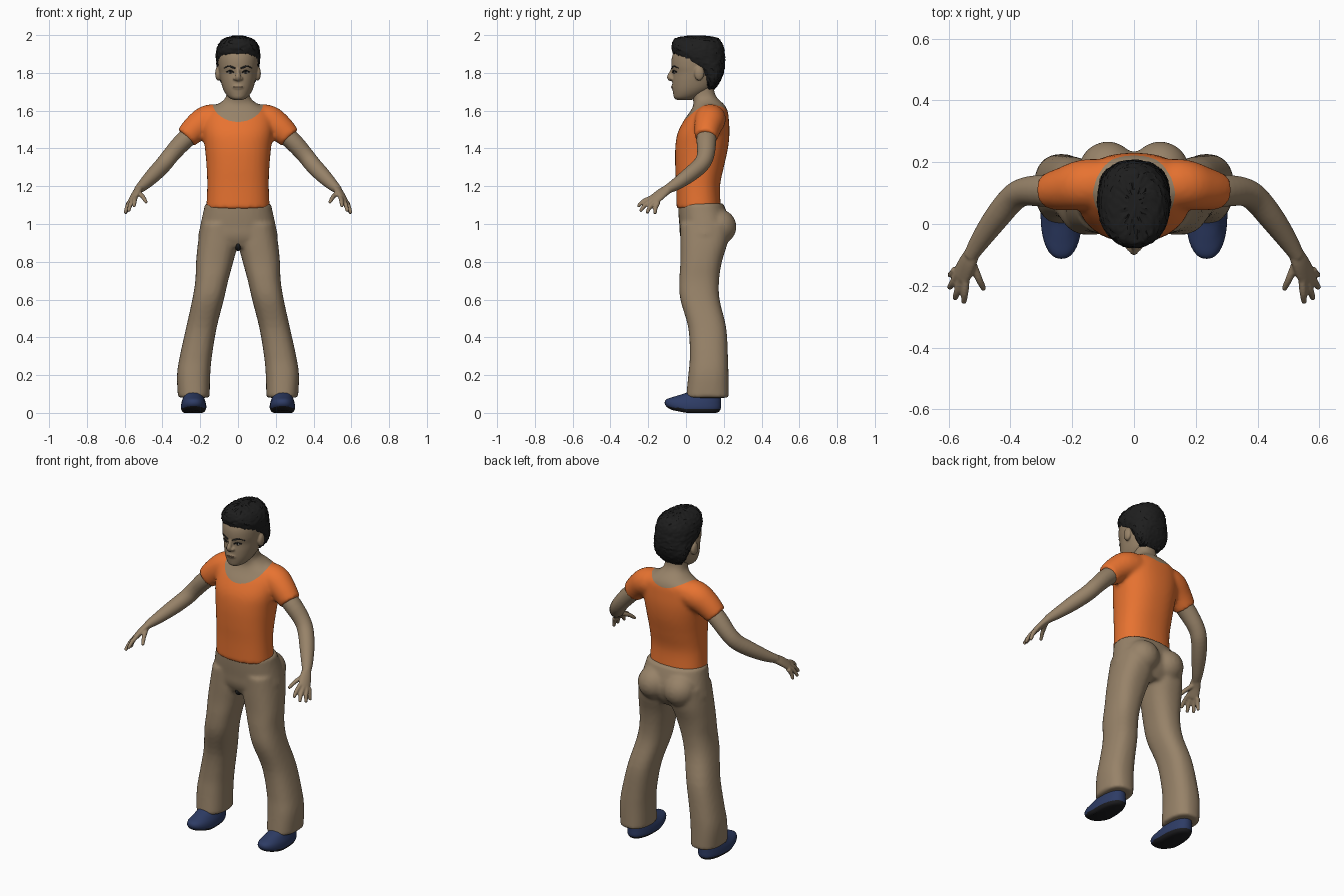
import bpy, bmesh, math, random
from mathutils import Vector, Matrix

random.seed(4)
cube = bpy.data.objects.get("Cube")
if cube:
    bpy.data.objects.remove(cube, do_unlink=True)


def material(name, rgb, rough=0.8):
    m = bpy.data.materials.new(name)
    m.use_nodes = True
    m.diffuse_color = (*rgb, 1)
    node = next(n for n in m.node_tree.nodes if n.type == 'BSDF_PRINCIPLED')
    node.inputs["Base Color"].default_value = (*rgb, 1)
    node.inputs["Roughness"].default_value = rough
    return m


SKIN = material("warm brown skin", (0.31, 0.225, 0.14))
CLOTH = material("brown trouser cloth", (0.31, 0.225, 0.14))
ORANGE = material("orange shirt", (0.80, 0.17, 0.03))
BLUE = material("navy shoe", (0.027, 0.045, 0.13))
BLACK = material("black hair", (0.013, 0.013, 0.013))
SOLE = material("dark sole", (0.012, 0.012, 0.014))
LIPS = material("dark lips", (0.19, 0.12, 0.075))
EYE = material("eye grey", (0.3, 0.28, 0.25))


def spline(rows, steps):
    """Smoothly interpolate rows of numbers."""
    rows = [Vector(r) for r in rows]
    out = []
    for i in range(len(rows) - 1):
        a, b = rows[i], rows[i + 1]
        ta = (b - rows[i - 1]) / 2 if i else b - a
        tb = (rows[i + 2] - a) / 2 if i + 2 < len(rows) else b - a
        for k in range(steps):
            t = k / steps
            out.append(a * (2*t**3 - 3*t**2 + 1) + b * (3*t**2 - 2*t**3)
                       + ta * (t**3 - 2*t**2 + t) + tb * (t**3 - t**2))
    return out + [rows[-1]]


def skin_rings(bm, rings):
    loops = [[bm.verts.new(p) for p in r] for r in rings]
    n = len(loops[0])
    for a, b in zip(loops, loops[1:]):
        for i in range(n):
            j = (i + 1) % n
            bm.faces.new((a[i], a[j], b[j], b[i]))
    bm.faces.new(loops[0][::-1])
    bm.faces.new(loops[-1])


def stack(bm, rows, n=32, steps=4, power=2.0):
    """Level rings from rows of z, x0, x1, y0, y1."""
    rings = []
    for z, x0, x1, y0, y1 in spline(rows, steps):
        ring = []
        for i in range(n):
            a = math.tau * i / n
            c, s = math.cos(a), math.sin(a)
            c = math.copysign(abs(c) ** (2 / power), c)
            s = math.copysign(abs(s) ** (2 / power), s)
            ring.append(((x0 + x1 + c * (x1 - x0)) / 2, (y0 + y1 + s * (y1 - y0)) / 2, z))
        rings.append(ring)
    skin_rings(bm, rings)


def tube(bm, rows, across=(0, 1, 0), n=16, steps=4):
    """Rings square to a path, from rows of x, y, z, width, thickness."""
    pts = spline(rows, steps)
    rings = []
    for i, p in enumerate(pts):
        d = (pts[min(i + 1, len(pts) - 1)] - pts[max(i - 1, 0)])
        d = Vector(d[:3]).normalized()
        u = Vector(across)
        u = (u - d * u.dot(d)).normalized()
        v = d.cross(u)
        rings.append([Vector(p[:3]) + u * p[3] * math.cos(math.tau * k / n)
                      + v * p[4] * math.sin(math.tau * k / n) for k in range(n)])
    skin_rings(bm, rings)


def ball(bm, centre, size):
    bmesh.ops.create_uvsphere(bm, u_segments=32, v_segments=20, radius=1,
                              matrix=Matrix.Translation(centre) @ Matrix.Diagonal((*size, 1)))


def sym(rows):
    """Rows of z, half width, y0, y1 as centred stack rows."""
    return [(z, -w, w, a, b) for z, w, a, b in rows]


def finish(ob, mat, angle=45):
    ob.data.materials.clear()
    ob.data.materials.append(mat)
    ob.data.shade_smooth()
    ob.data.set_sharp_from_angle(angle=math.radians(angle))


def make(name, bm, mat, voxel=0, smooth=5, mirror=False, cut=None):
    bmesh.ops.recalc_face_normals(bm, faces=bm.faces)
    me = bpy.data.meshes.new(name)
    bm.to_mesh(me)
    bm.free()
    ob = bpy.data.objects.new(name, me)
    bpy.context.scene.collection.objects.link(ob)
    if voxel:
        r = ob.modifiers.new("fuse", 'REMESH')
        r.mode, r.voxel_size = 'VOXEL', voxel
        s = ob.modifiers.new("soften", 'SMOOTH')
        s.factor, s.iterations = 0.5, smooth
    if cut:
        b = ob.modifiers.new("cut", 'BOOLEAN')
        b.operation, b.object, b.solver = cut[0], cut[1], 'EXACT'
    if mirror:
        ob.modifiers.new("mirror", 'MIRROR').use_mirror_merge = False
    # Bake the modifiers into the mesh
    bpy.context.view_layer.update()
    ev = ob.evaluated_get(bpy.context.evaluated_depsgraph_get())
    baked = bpy.data.meshes.new_from_object(ev)
    ob.modifiers.clear()
    ob.data = baked
    finish(ob, mat)
    return ob


# Shirt and upper chest share one body, split along a scooped neckline
def upper_body():
    bm = bmesh.new()
    stack(bm, sym([(1.08, .168, -.05, .185), (1.2, .163, -.052, .18), (1.3, .166, -.057, .2),
                   (1.4, .175, -.057, .222), (1.48, .185, -.045, .23), (1.55, .185, -.01, .227),
                   (1.6, .165, .025, .22), (1.635, .105, .04, .2), (1.665, .068, .035, .167),
                   (1.7, .06, .025, .15), (1.74, .06, .025, .15)]), n=48, power=2.3)
    for s in (-1, 1):
        tube(bm, [(.08 * s, .13, 1.56, .08, .075), (.16 * s, .127, 1.55, .082, .08),
                  (.22 * s, .115, 1.51, .072, .073), (.275 * s, .105, 1.457, .06, .062)], n=24)
    return bm


bm = bmesh.new()
ball(bm, (0, 0, 1.70), (.16, .3, .16))
scoop = make("neckline_cutter", bm, SKIN)
scoop.hide_render = True
make("shirt", upper_body(), ORANGE, voxel=.011, cut=('DIFFERENCE', scoop))
make("neck_and_collar", upper_body(), SKIN, voxel=.011, cut=('INTERSECT', scoop))
bpy.data.objects.remove(scoop, do_unlink=True)

# Trousers: hips, seat and flared legs fused together
bm = bmesh.new()
stack(bm, sym([(.875, .17, -.005, .19), (.93, .208, -.03, .225), (.99, .2, -.035, .235),
               (1.05, .187, -.04, .22), (1.11, .174, -.042, .198)]), power=2.3)
for s in (-1, 1):
    ball(bm, (.085 * s, .17, .985), (.095, .097, .095))
    stack(bm, [(z, *sorted((a * s, b * s)), c, d) for z, a, b, c, d in [
        (.08, .15, .318, .0, .227), (.2, .147, .323, .012, .225), (.3, .138, .308, .02, .222),
        (.45, .113, .275, .012, .213), (.6, .075, .242, -.03, .178), (.7, .052, .226, -.035, .175),
        (.8, .025, .222, -.03, .19), (.9, .0, .212, -.03, .22), (1.0, .0, .195, -.03, .235)]],
        power=2.4)
make("trousers", bm, CLOTH, voxel=.011, smooth=4)
bm = bmesh.new()
ball(bm, (0, .03, .885), (.018, .05, .028))
make("crotch_fold", bm, BLACK)

# Arms with palm, fingers and thumb
bm = bmesh.new()
tube(bm, [(.2, .11, 1.515, .052, .05), (.29, .108, 1.437, .052, .049), (.355, .104, 1.365, .046, .045),
          (.395, .08, 1.315, .044, .044), (.445, .02, 1.262, .041, .041), (.495, -.05, 1.212, .033, .032),
          (.53, -.105, 1.18, .024, .022)], n=24)
spread = (.6, .6, -.45)
tube(bm, [(.518, -.085, 1.19, .024, .022), (.538, -.125, 1.165, .033, .019),
          (.557, -.165, 1.132, .036, .016), (.563, -.177, 1.122, .032, .013)], across=spread)
for base, tip in [((.543, -.175, 1.143), (.551, -.256, 1.092)), ((.558, -.172, 1.13), (.58, -.243, 1.067)),
                  ((.57, -.16, 1.122), (.598, -.207, 1.057)), ((.577, -.147, 1.115), (.596, -.165, 1.053)),
                  ((.525, -.12, 1.166), (.485, -.212, 1.113))]:
    a, b = Vector(base), Vector(tip)
    m = a.lerp(b, .55) + Vector((0, -.004, .006))
    tube(bm, [(*a, .013, .013), (*m, .012, .012), (*b.lerp(m, .1), .009, .009), (*b, .005, .005)],
         across=spread, n=12)
make("arms", bm, SKIN, voxel=.005, smooth=3, mirror=True)

# Shoes with a dark sole
bm = bmesh.new()
stack(bm, [(.005, .19, .285, -.07, .16), (.012, .177, .295, -.095, .175), (.03, .168, .302, -.112, .185),
           (.055, .17, .3, -.105, .186), (.08, .178, .293, -.06, .186), (.105, .188, .286, -.01, .182),
           (.13, .2, .275, .04, .17)], power=2.3)
for v in bm.verts:
    v.co.z += .02 * max(0, -v.co.y) / .1 - .005
shoes = make("shoes", bm, BLUE, mirror=True)
shoes.data.materials.append(SOLE)
for p in shoes.data.polygons:
    p.material_index = int(p.center.z < .02 + .15 * max(0, -p.center.y))

# Head with nose, brow ridge and ears
bm = bmesh.new()
stack(bm, sym([(1.657, .025, -.05, .03), (1.668, .047, -.063, .06), (1.69, .066, -.068, .1),
               (1.72, .081, -.072, .14), (1.76, .092, -.072, .165), (1.8, .099, -.07, .18),
               (1.835, .104, -.077, .185), (1.88, .106, -.075, .185), (1.92, .1, -.06, .175),
               (1.96, .075, -.03, .14), (1.98, .02, .02, .08)]), n=48, power=2.1)
tube(bm, [(0, -.066, 1.83, .01, .01), (0, -.075, 1.8, .011, .014), (0, -.085, 1.778, .015, .016),
          (0, -.076, 1.762, .012, .012)], across=(1, 0, 0))
for s in (-1, 1):
    ball(bm, (.016 * s, -.074, 1.77), (.011, .013, .009))
    ball(bm, (.105 * s, .07, 1.797), (.016, .026, .038))
ball(bm, (0, -.066, 1.725), (.03, .012, .014))
make("head", bm, SKIN, voxel=.005, smooth=3)


def face_y(x):
    return .053 - .127 * math.sqrt(1 - (x / .103) ** 2)


# Eyes, lashes, eyebrows and mouth
bm = bmesh.new()
ball(bm, (.04, face_y(.04) + .004, 1.803), (.015, .006, .006))
make("eyeballs", bm, EYE, mirror=True)
bm = bmesh.new()
ball(bm, (.04, face_y(.04) + .001, 1.803), (.006, .005, .006))
tube(bm, [(x, face_y(x), z, .004, .003) for x, z in ((.022, 1.803), (.04, 1.812), (.06, 1.805))], n=8)
make("irises_and_lashes", bm, BLACK, mirror=True)
bm = bmesh.new()
tube(bm, [(x, face_y(x) - .001, z, .005, r) for x, z, r in
          ((.014, 1.824, .003), (.03, 1.831, .006), (.05, 1.836, .005), (.072, 1.826, .002))], n=8)
make("eyebrows", bm, BLACK, mirror=True)
bm = bmesh.new()
ball(bm, (0, -.0735, 1.725), (.025, .006, .004))
make("mouth", bm, LIPS)

# Short rough hair
bm = bmesh.new()
stack(bm, sym([(1.715, .06, .105, .152), (1.75, .09, .095, .178), (1.79, .106, .08, .195),
               (1.83, .112, .03, .205), (1.865, .116, -.035, .207), (1.9, .117, -.066, .205),
               (1.935, .111, -.076, .2), (1.965, .094, -.07, .187), (1.985, .066, -.05, .165),
               (1.996, .02, .02, .1)]), n=72, steps=5, power=2.2)
for v in bm.verts:
    v.co += Vector([random.uniform(-.003, .003) for _ in range(3)])
make("hair", bm, BLACK)
